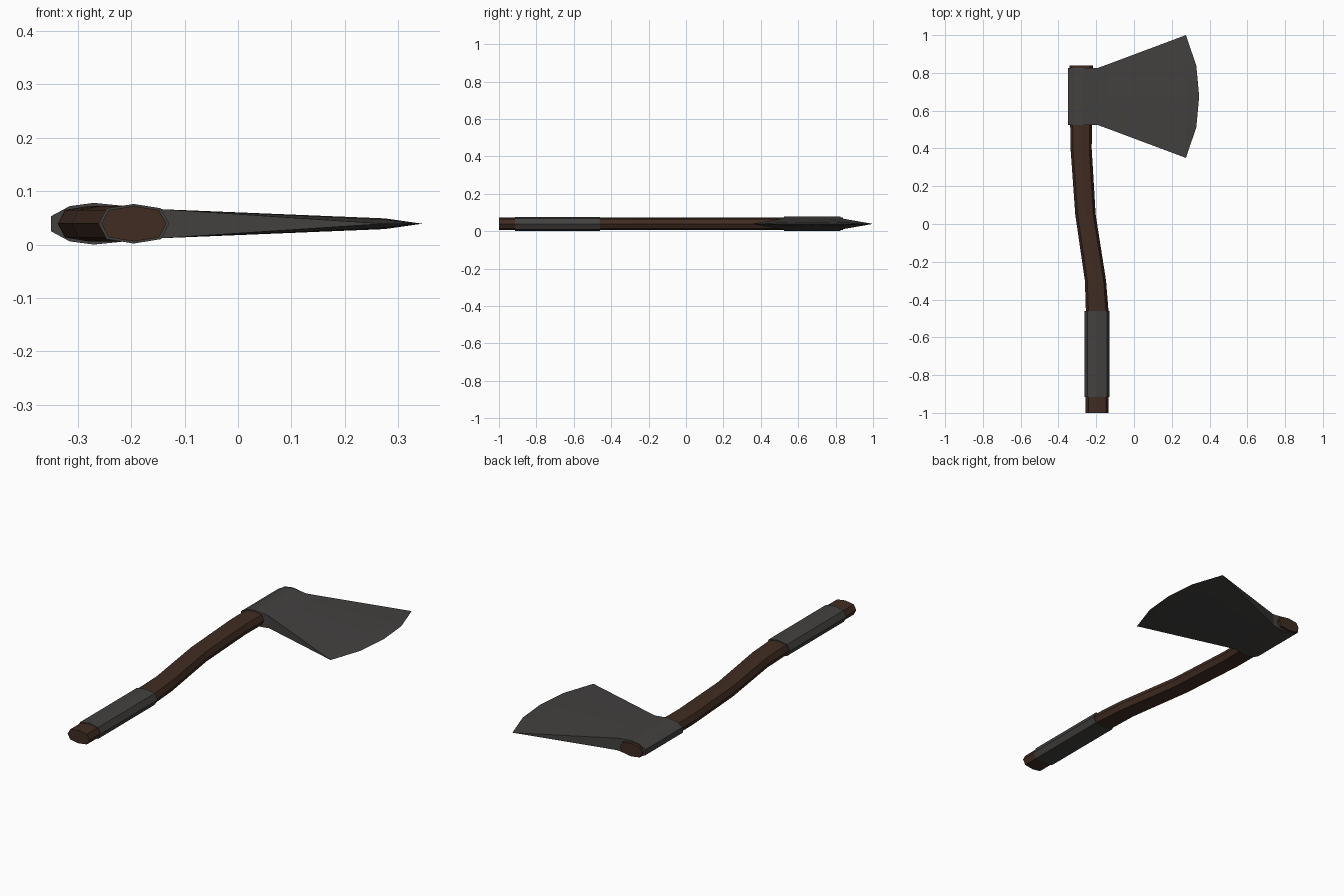
import bpy, bmesh

if "Cube" in bpy.data.objects:
    bpy.data.objects.remove(bpy.data.objects["Cube"])

ZC = 0.039  # mid-plane height


def material(name, rgb):
    m = bpy.data.materials.new(name)
    m.diffuse_color = (*rgb, 1)
    m.use_nodes = True
    m.node_tree.nodes["Principled BSDF"].inputs["Base Color"].default_value = m.diffuse_color
    return m


STEEL = material("dark grey", (0.056, 0.053, 0.051))
WOOD = material("dark brown wood", (0.051, 0.025, 0.016))


def finish(bm, name, mat):
    bmesh.ops.remove_doubles(bm, verts=bm.verts[:], dist=0.0005)
    bmesh.ops.recalc_face_normals(bm, faces=bm.faces[:])
    me = bpy.data.meshes.new(name)
    bm.to_mesh(me)
    bm.free()
    me.materials.append(mat)
    ob = bpy.data.objects.new(name, me)
    bpy.context.collection.objects.link(ob)


# Flattened octagon used for the handle and the grip
OCT = [(1, 0), (0.77, 0.78), (0, 1), (-0.77, 0.78),
       (-1, 0), (-0.77, -0.78), (0, -1), (0.77, -0.78)]


def loft(name, stations, half_z, mat):
    """stations: (y, centre x, half width)"""
    bm = bmesh.new()
    rings = [[bm.verts.new((cx + px * hw, y, ZC + pz * half_z)) for px, pz in OCT]
             for y, cx, hw in stations]
    for a, b in zip(rings, rings[1:]):
        for i in range(8):
            j = (i + 1) % 8
            bm.faces.new((a[i], a[j], b[j], b[i]))
    bm.faces.new(rings[0])
    bm.faces.new(rings[-1])
    finish(bm, name, mat)


# Curved wooden handle
loft("handle", [(-1, -0.195, 0.061), (-0.46, -0.195, 0.06), (-0.3, -0.204, 0.056),
                (0.05, -0.257, 0.054), (0.4, -0.28, 0.056), (0.84, -0.28, 0.062)],
     0.033, WOOD)

# Grip wrap
loft("grip", [(-0.915, -0.195, 0.066), (-0.46, -0.195, 0.066)], 0.037, STEEL)

# Axe head: columns of five points, from the socket back to the cutting edge
FR = (-1, -0.5, 0, 0.5, 1)
cols = [[(x, 0.675 + 0.15 * f, h) for f in FR] for x, h in
        [(-0.35, 0.014), (-0.315, 0.033), (-0.27, 0.039), (-0.22, 0.034), (-0.195, 0.031)]]
cols.append([(-0.14, 0.675 + 0.17 * f, 0.027) for f in FR])
cols.append([(0.275, 0.675 + 0.325 * f, h) for f, h in
             zip(FR, (0, 0.008, 0.01, 0.008, 0))])
cols.append([(x, 0.675 + 0.325 * f, 0) for f, x in
             zip(FR, (0.275, 0.33, 0.345, 0.33, 0.275))])

bm = bmesh.new()
top, bot = [[[bm.verts.new((x, y, ZC + s * h)) for x, y, h in c] for c in cols]
            for s in (1, -1)]
n = len(cols)
for g in (top, bot):
    for i in range(n - 1):
        for j in range(4):
            bm.faces.new((g[i][j], g[i + 1][j], g[i + 1][j + 1], g[i][j + 1]))
for i in range(n - 2):          # upper and lower sides
    for j in (0, 4):
        bm.faces.new((top[i][j], top[i + 1][j], bot[i + 1][j], bot[i][j]))
for j in range(4):              # back of the socket
    bm.faces.new((top[0][j], top[0][j + 1], bot[0][j + 1], bot[0][j]))
finish(bm, "axe_head", STEEL)
